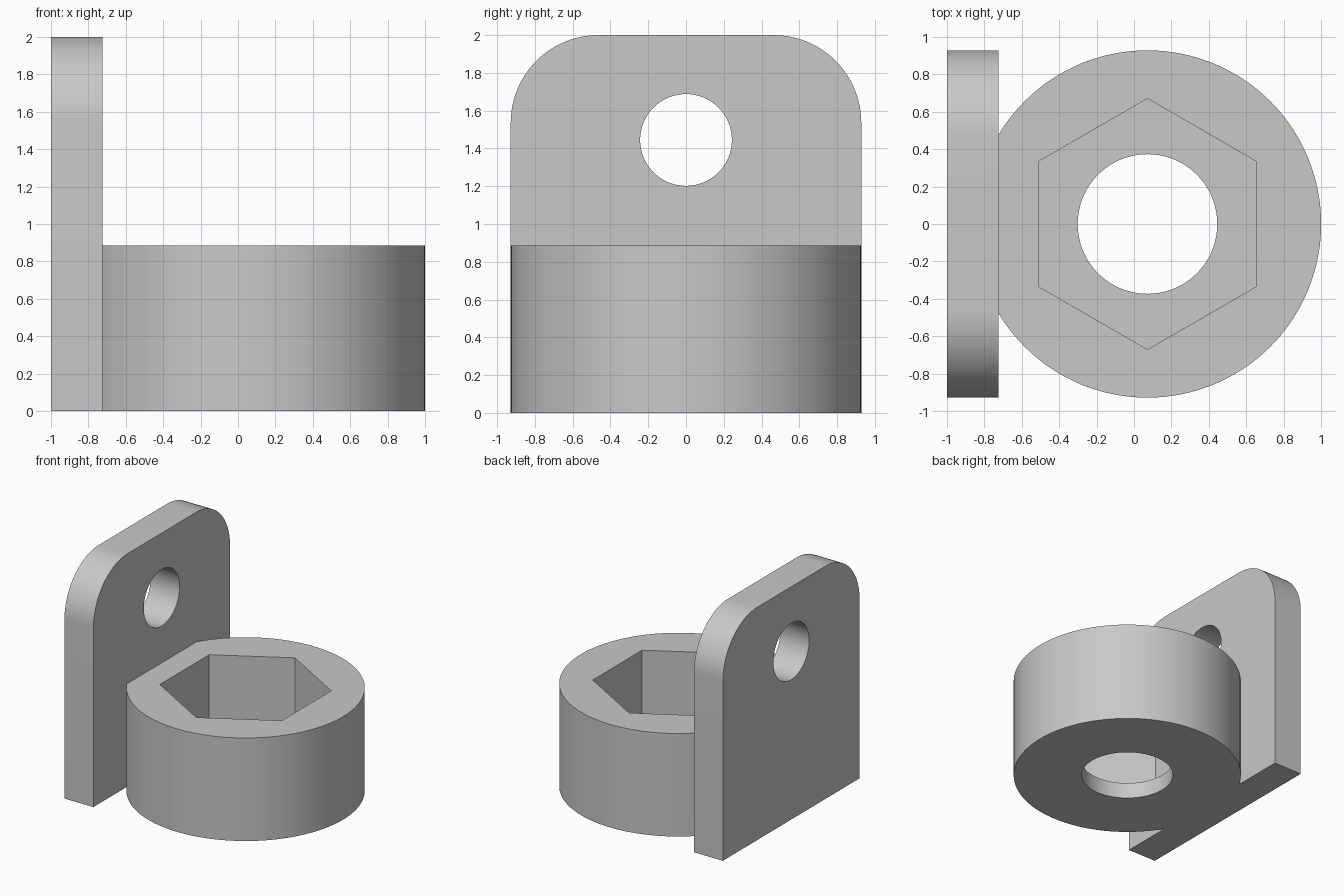
import bpy, bmesh, math
from mathutils import Vector

cube = bpy.data.objects.get("Cube")
if cube:
    bpy.data.objects.remove(cube, do_unlink=True)

# Main sizes
COLLAR_X, COLLAR_R, COLLAR_H = 0.072, 0.928, 0.885
FLOOR = 0.14
PLATE_BACK, PLATE_FRONT, PLATE_H = -1.0, -0.725, 2.0
CORNER_R = 0.464

grey = bpy.data.materials.new("plain grey")
grey.use_nodes = True
colour = (0.58, 0.58, 0.58, 1.0)
grey.diffuse_color = colour
grey.node_tree.nodes["Principled BSDF"].inputs["Base Color"].default_value = colour


def arc(cu, cv, r, start, end, n):
    """Points on an arc in a plane, angles in degrees, end excluded."""
    angles = [math.radians(start + (end - start) * i / n) for i in range(n)]
    return [(cu + r * math.cos(a), cv + r * math.sin(a)) for a in angles]


def prism(name, outline, low, high, axis="z"):
    """Extrude a closed outline along z (outline is x, y) or x (outline is y, z)."""
    bm = bmesh.new()
    place = (lambda u, v: (u, v, low)) if axis == "z" else (lambda u, v: (low, u, v))
    face = bm.faces.new([bm.verts.new(place(u, v)) for u, v in outline])
    shift = Vector((0, 0, high - low)) if axis == "z" else Vector((high - low, 0, 0))
    made = bmesh.ops.extrude_face_region(bm, geom=[face])
    top = [g for g in made["geom"] if isinstance(g, bmesh.types.BMVert)]
    bmesh.ops.translate(bm, verts=top, vec=shift)
    bmesh.ops.recalc_face_normals(bm, faces=bm.faces)
    mesh = bpy.data.meshes.new(name)
    bm.to_mesh(mesh)
    bm.free()
    mesh.materials.append(grey)
    obj = bpy.data.objects.new(name, mesh)
    bpy.context.collection.objects.link(obj)
    return obj


def combine(target, other, operation):
    """Apply a boolean and drop the consumed part."""
    mod = target.modifiers.new("combine", "BOOLEAN")
    mod.operation, mod.solver, mod.object = operation, "EXACT", other
    other.hide_render = True
    bpy.context.view_layer.objects.active = target
    bpy.ops.object.modifier_apply(modifier=mod.name)
    bpy.data.objects.remove(other, do_unlink=True)


# Round collar
bracket = prism("collar_bracket", arc(COLLAR_X, 0, COLLAR_R, 0, 360, 128), 0, COLLAR_H)

# Upright plate with two rounded top corners
side, spring = COLLAR_R - CORNER_R, PLATE_H - CORNER_R
outline = [(-COLLAR_R, 0), (COLLAR_R, 0)]
outline += arc(side, spring, CORNER_R, 0, 90, 24) + [(side, PLATE_H)]
outline += arc(-side, spring, CORNER_R, 90, 180, 24) + [(-COLLAR_R, spring)]
plate = prism("upright_plate", outline, PLATE_BACK, PLATE_FRONT, "x")
combine(bracket, plate, "UNION")

# Hexagonal pocket, bore through its floor, and hole through the plate
pocket = prism("hex_pocket", arc(COLLAR_X, 0, 0.67, 30, 390, 6), FLOOR, COLLAR_H + 0.2)
bore = prism("bore", arc(COLLAR_X, 0, 0.373, 0, 360, 72), -0.2, FLOOR + 0.2)
bolt_hole = prism("bolt_hole", arc(0, 1.445, 0.243, 0, 360, 64),
                  PLATE_BACK - 0.2, PLATE_FRONT + 0.2, "x")
for cutter in (pocket, bore, bolt_hole):
    combine(bracket, cutter, "DIFFERENCE")

# Smooth curves, crisp edges
bpy.ops.object.select_all(action="DESELECT")
bracket.select_set(True)
bpy.context.view_layer.objects.active = bracket
bpy.ops.object.shade_smooth_by_angle(angle=math.radians(30))
